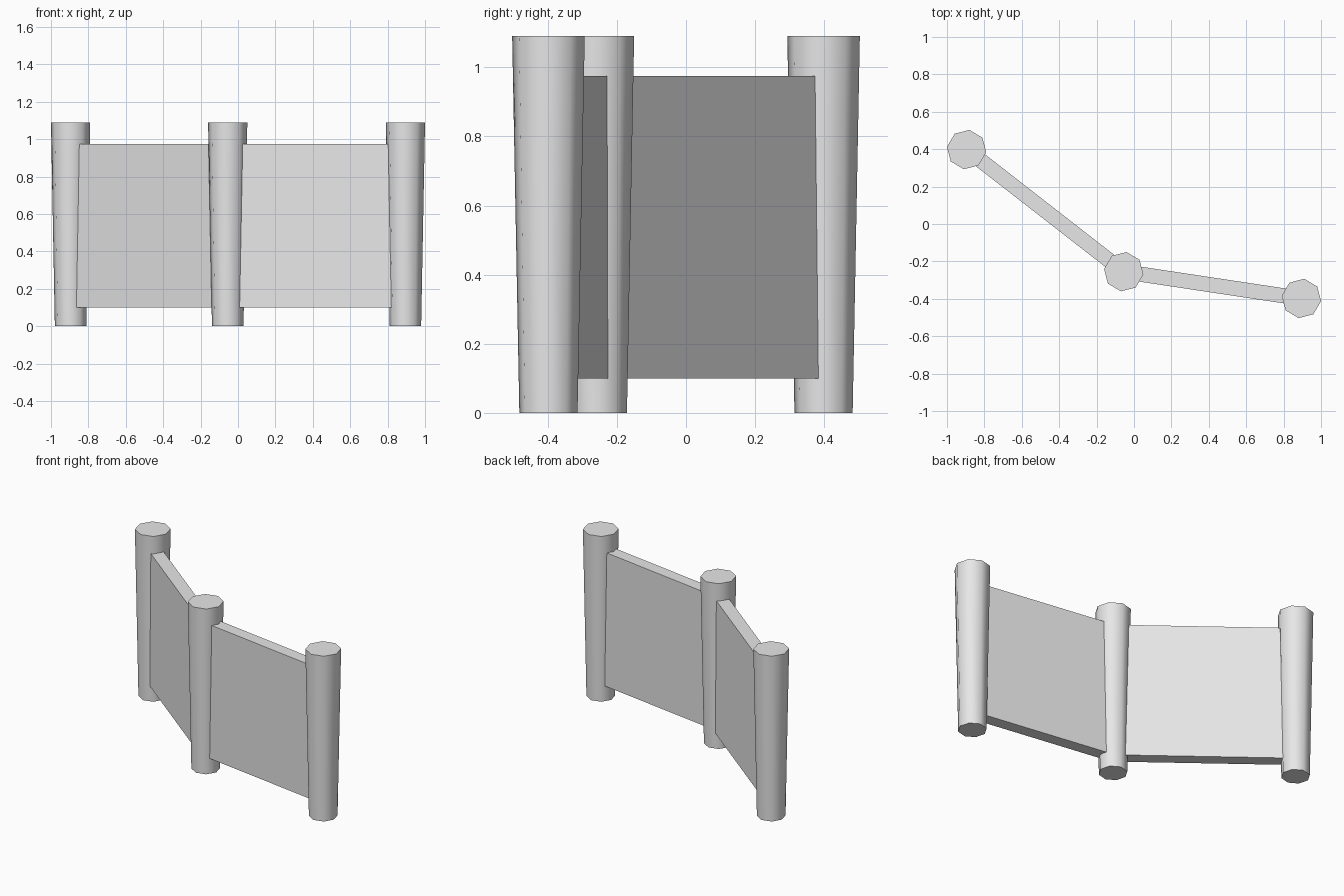
import bpy
import math
from mathutils import Vector

cube = bpy.data.objects.get("Cube")
if cube:
    bpy.data.objects.remove(cube, do_unlink=True)

# Single plain grey
grey = bpy.data.materials.new("light_grey")
grey.use_nodes = True
color = (0.8, 0.8, 0.8, 1)
grey.diffuse_color = color
grey.node_tree.nodes["Principled BSDF"].inputs["Base Color"].default_value = color

POST_HEIGHT = 1.09
PANEL_BOTTOM, PANEL_TOP, PANEL_THICKNESS = 0.10, 0.975, 0.08


def add_post(name, spot):
    """Eight-sided post, wider at the top, with smooth sides."""
    bpy.ops.mesh.primitive_cone_add(
        vertices=8, radius1=0.085, radius2=0.106, depth=POST_HEIGHT,
        location=(spot.x, spot.y, POST_HEIGHT / 2),
        rotation=(0, 0, math.radians(-8)))
    post = bpy.context.object
    post.name = name
    post.data.materials.append(grey)
    bpy.ops.object.shade_smooth_by_angle(angle=math.radians(60))


def add_panel(name, start, end):
    """Flat board running between two post centres."""
    run = end - start
    middle = (start + end) / 2
    bpy.ops.mesh.primitive_cube_add(
        size=1, location=(middle.x, middle.y, (PANEL_BOTTOM + PANEL_TOP) / 2),
        rotation=(0, 0, math.atan2(run.y, run.x)))
    panel = bpy.context.object
    panel.name = name
    panel.scale = (run.length, PANEL_THICKNESS, PANEL_TOP - PANEL_BOTTOM)
    bpy.ops.object.transform_apply(location=False, rotation=False, scale=True)
    panel.data.materials.append(grey)


# Posts stand along a bent line, panels join neighbours
right_spot = Vector((-0.895, 0.398))
middle_spot = Vector((-0.055, -0.255))
left_spot = Vector((0.895, -0.398))

add_post("right_post", right_spot)
add_post("middle_post", middle_spot)
add_post("left_post", left_spot)
add_panel("right_panel", right_spot, middle_spot)
add_panel("left_panel", middle_spot, left_spot)
